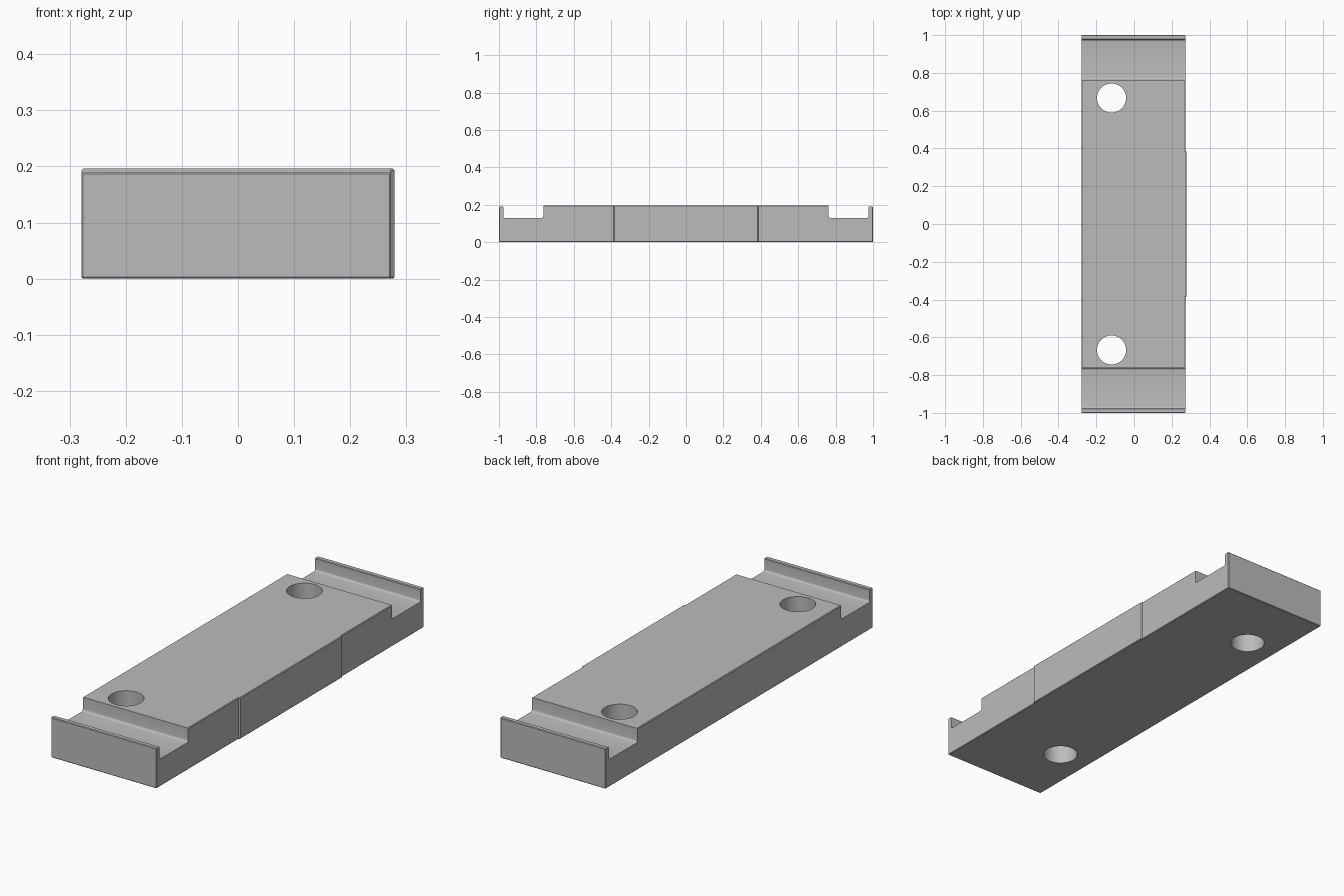
import bpy, bmesh, math

cube = bpy.data.objects.get("Cube")
if cube:
    bpy.data.objects.remove(cube, do_unlink=True)

grey = bpy.data.materials.new("plain grey")
grey.use_nodes = True
grey.diffuse_color = (0.5, 0.5, 0.5, 1)
grey.node_tree.nodes["Principled BSDF"].inputs["Base Color"].default_value = (0.5, 0.5, 0.5, 1)

LEFT, SIDE, PAD = -0.279, 0.273, 0.279
TOP, LIP, FLOOR = 0.196, 0.19, 0.13


def add_object(name, bm):
    bmesh.ops.recalc_face_normals(bm, faces=bm.faces)
    mesh = bpy.data.meshes.new(name)
    bm.to_mesh(mesh)
    bm.free()
    mesh.materials.append(grey)
    obj = bpy.data.objects.new(name, mesh)
    bpy.context.collection.objects.link(obj)
    return obj


def extrude_profile(name, points, axis, start, end):
    """Extrude a 2D outline along x or z."""
    bm = bmesh.new()
    place = (lambda a, b: (start, a, b)) if axis == "x" else (lambda a, b: (a, b, start))
    face = bm.faces.new([bm.verts.new(place(a, b)) for a, b in points])
    new = bmesh.ops.extrude_face_region(bm, geom=[face])["geom"]
    d = end - start
    bmesh.ops.translate(bm, verts=[v for v in new if isinstance(v, bmesh.types.BMVert)],
                        vec=(d, 0, 0) if axis == "x" else (0, 0, d))
    return add_object(name, bm)


def cut(obj, cutter, operation="DIFFERENCE"):
    mod = obj.modifiers.new(cutter.name, "BOOLEAN")
    mod.operation = operation
    mod.solver = "EXACT"
    mod.object = cutter
    bpy.context.view_layer.objects.active = obj
    bpy.ops.object.modifier_apply(modifier=mod.name)
    bpy.data.objects.remove(cutter, do_unlink=True)


# Plan outline with the shallow raised pad on the left side
plan = [(LEFT, -1), (SIDE, -1), (SIDE, -0.387), (PAD, -0.381),
        (PAD, 0.381), (SIDE, 0.387), (SIDE, 1), (LEFT, 1)]
bar = extrude_profile("grooved_bar", plan, "z", 0, TOP)

# Soften the outer edges slightly
mod = bar.modifiers.new("edge_softening", "BEVEL")
mod.width = 0.003
mod.segments = 1
mod.limit_method = "ANGLE"
mod.angle_limit = math.radians(60)
bpy.context.view_layer.objects.active = bar
bpy.ops.object.modifier_apply(modifier=mod.name)

# Cross groove with rounded bottom corners, and the lower end lip
R = 0.01
inner, outer = 0.763, 0.976
arc = [(1 - math.cos(t), 1 - math.sin(t)) for t in (i * math.pi / 8 for i in range(5))]
for side in (-1, 1):
    groove = [(inner, 0.3)]
    groove += [(inner + R * a, FLOOR + R * b) for a, b in arc]
    groove += [(outer - R * a, FLOOR + R * b) for a, b in reversed(arc)]
    groove += [(outer, LIP - 0.003), (outer + 0.003, LIP), (0.997, LIP),
               (1.0, LIP - 0.003), (1.1, LIP - 0.003), (1.1, 0.3)]
    cutter = extrude_profile("groove_cutter", [(side * y, z) for y, z in groove],
                             "x", -0.5, 0.5)
    cut(bar, cutter)

    # Round through hole
    bm = bmesh.new()
    bmesh.ops.create_cone(bm, cap_ends=True, segments=48, radius1=0.077,
                          radius2=0.077, depth=1)
    bmesh.ops.translate(bm, verts=bm.verts, vec=(-0.119, side * 0.667, 0.1))
    cut(bar, add_object("hole_cutter", bm))

bpy.ops.object.select_all(action="DESELECT")
bar.select_set(True)
bpy.context.view_layer.objects.active = bar
bpy.ops.object.shade_smooth_by_angle(angle=math.radians(30))
